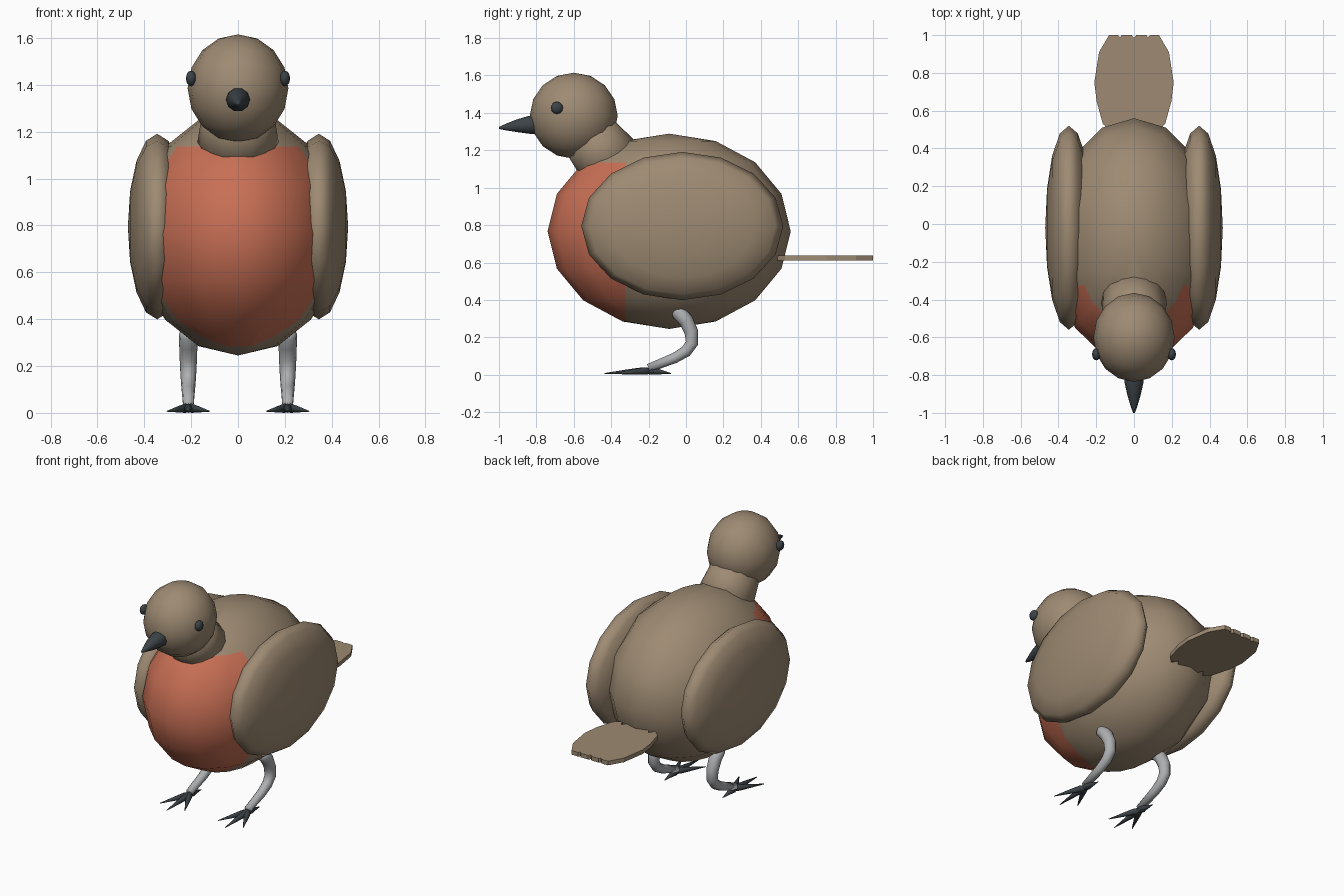
import bpy, bmesh, math
from mathutils import Matrix, Vector

cube = bpy.data.objects.get("Cube")
if cube:
    bpy.data.objects.remove(cube, do_unlink=True)


def material(name, colour):
    m = bpy.data.materials.new(name)
    m.use_nodes = True
    m.diffuse_color = (*colour, 1)
    bsdf = next(n for n in m.node_tree.nodes if n.type == "BSDF_PRINCIPLED")
    bsdf.inputs["Base Color"].default_value = (*colour, 1)
    bsdf.inputs["Roughness"].default_value = 0.8
    return m


BROWN = material("brown", (0.34, 0.255, 0.17))
RED = material("breast_red", (0.58, 0.16, 0.09))
GREY = material("leg_grey", (0.42, 0.43, 0.44))
DARK = material("dark_grey", (0.045, 0.055, 0.062))


def finish(name, bm, *mats, smooth=True):
    bmesh.ops.recalc_face_normals(bm, faces=bm.faces)
    me = bpy.data.meshes.new(name)
    bm.to_mesh(me)
    bm.free()
    for m in mats:
        me.materials.append(m)
    for p in me.polygons:
        p.use_smooth = smooth
    ob = bpy.data.objects.new(name, me)
    bpy.context.collection.objects.link(ob)
    return ob


def ellipsoid(centre, radii, pole="Z", segments=16, rings=8):
    bm = bmesh.new()
    bmesh.ops.create_uvsphere(bm, u_segments=segments, v_segments=rings, radius=1)
    if pole == "X":
        bm.transform(Matrix.Rotation(math.pi / 2, 4, "Y"))
    bm.transform(Matrix.Translation(centre) @ Matrix.Diagonal((*radii, 1)))
    return bm


def tube(path, sides):
    """Capped tube through (point, radius) pairs lying in a plane of constant x."""
    bm = bmesh.new()
    points = [Vector(p) for p, r in path]
    rings = []
    for i, (p, r) in enumerate(path):
        d = points[min(i + 1, len(path) - 1)] - points[max(i - 1, 0)]
        side = Vector((1, 0, 0))
        up = d.normalized().cross(side)
        ring = []
        for k in range(sides):
            a = math.tau * k / sides
            ring.append(bm.verts.new(points[i] + r * (math.cos(a) * side + math.sin(a) * up)))
        rings.append(ring)
    for a, b in zip(rings, rings[1:]):
        for k in range(sides):
            n = (k + 1) % sides
            bm.faces.new((a[k], a[n], b[n], b[k]))
    bm.faces.new(rings[0])
    bm.faces.new(rings[-1])
    return bm


# Body, cut so the red breast is its lower front
body = ellipsoid((0, -0.09, 0.767), (0.44, 0.65, 0.522))
BREAST_Y, BREAST_Z = -0.325, 1.137
for co, no in (((0, BREAST_Y, 0), (0, 1, 0)), ((0, 0, BREAST_Z), (0, 0, 1))):
    geom = body.verts[:] + body.edges[:] + body.faces[:]
    bmesh.ops.bisect_plane(body, geom=geom, dist=0.003, plane_co=co, plane_no=no)
for f in body.faces:
    c = f.calc_center_median()
    f.material_index = int(c.y < BREAST_Y and c.z < BREAST_Z)
finish("body", body, BROWN, RED)

# Neck and head
finish("neck", tube([((0, -0.56, 1.33), 0.145), ((0, -0.36, 1.08), 0.185)], 16), BROWN)
finish("head", ellipsoid((0, -0.6, 1.385), (0.215, 0.235, 0.23)), BROWN)

# Beak
beak = [((0, -0.78, 1.338), 0.053), ((0, -0.84, 1.336), 0.05), ((0, -0.91, 1.33), 0.034),
        ((0, -0.97, 1.323), 0.016), ((0, -1.0, 1.319), 0.005)]
finish("beak", tube(beak, 10), DARK)

# Tail: flat fan with small notches between the feather tips
half = [(0.0, 0.985), (0.012, 1.0), (0.065, 1.0), (0.075, 0.988), (0.085, 1.0), (0.132, 1.0),
        (0.185, 0.91), (0.21, 0.75), (0.198, 0.65), (0.165, 0.53), (0.12, 0.49), (0.1, 0.53),
        (0.06, 0.48)]
outline = half + [(-x, y) for x, y in reversed(half[1:])]
tail = bmesh.new()
plate = tail.faces.new([tail.verts.new((x, y, 0.61)) for x, y in outline])
top = bmesh.ops.extrude_face_region(tail, geom=[plate])["geom"]
bmesh.ops.translate(tail, vec=(0, 0, 0.027),
                    verts=[v for v in top if isinstance(v, bmesh.types.BMVert)])
finish("tail", tail, BROWN, smooth=False)

# Paired parts
for side, s in (("left", 1), ("right", -1)):
    finish(side + "_wing", ellipsoid((s * 0.345, -0.02, 0.795), (0.125, 0.54, 0.396), "X"), BROWN)
    finish(side + "_eye", ellipsoid((s * 0.2, -0.69, 1.427), (0.022, 0.032, 0.033), "X", 12, 8), DARK)

    x = s * 0.212
    leg = [((x, -0.055, 0.355), 0.025), ((x, -0.04, 0.335), 0.04), ((x, 0.0, 0.29), 0.039),
           ((x, 0.028, 0.23), 0.037), ((x, 0.032, 0.17), 0.034), ((x, 0.0, 0.125), 0.031),
           ((x, -0.06, 0.09), 0.028), ((x, -0.2, 0.035), 0.023)]
    finish(side + "_leg", tube(leg, 12), GREY)

    # Toes: flattened cones fanning out from the ankle
    for toe, angle, length in (("middle", 0, 0.235), ("outer", 27, 0.2),
                               ("inner", -27, 0.2), ("back", 180, 0.12)):
        bm = tube([((0, 0.03, 0.018), 0.014), ((0, -0.03, 0.018), 0.02),
                   ((0, -length * 0.5, 0.013), 0.013), ((0, -length, 0.005), 0.002)], 8)
        bm.transform(Matrix.Translation((x, -0.2, 0.002))
                     @ Matrix.Rotation(math.radians(angle) * s, 4, "Z"))
        finish(f"{side}_{toe}_toe", bm, DARK)
